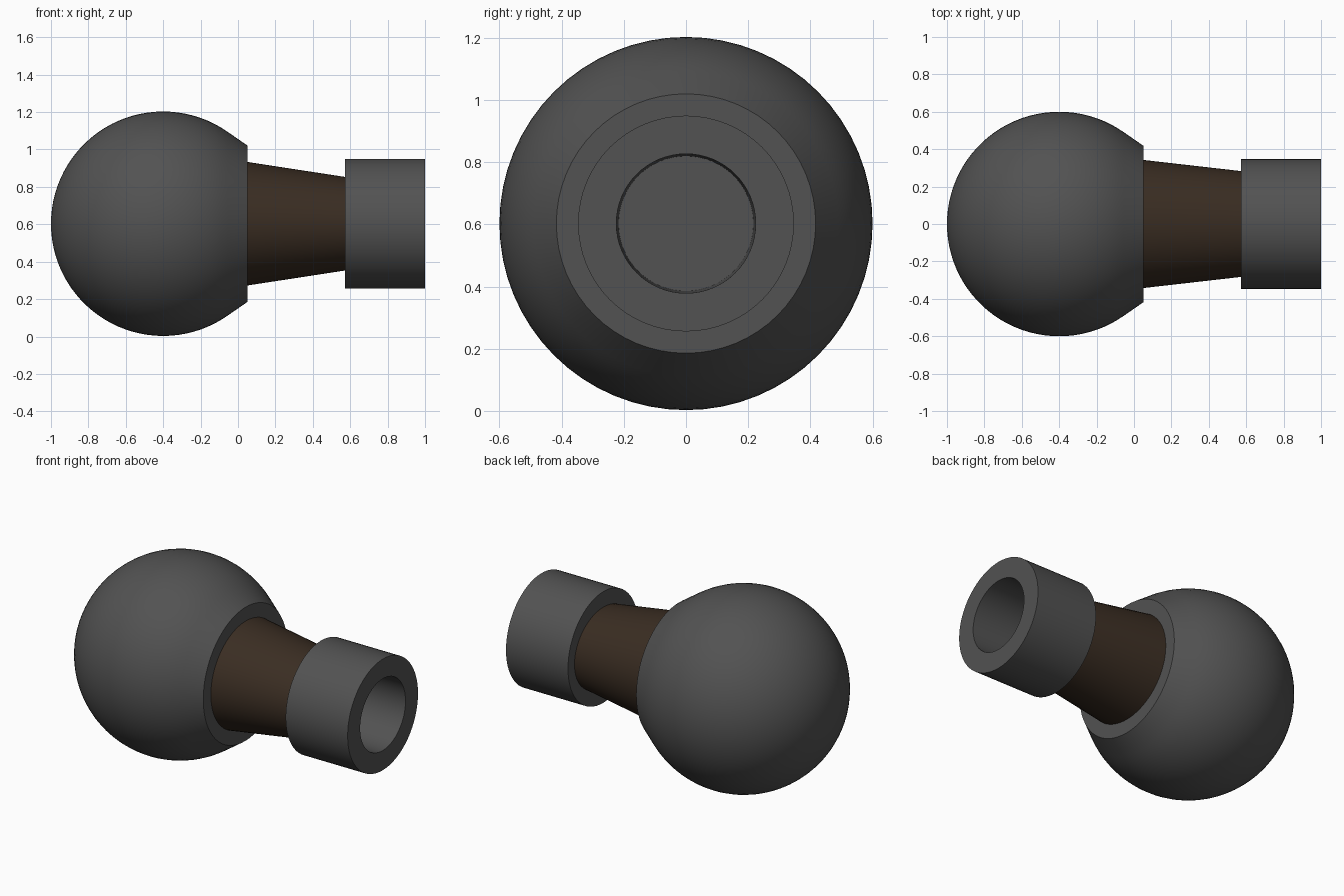
import bpy, bmesh, math

if "Cube" in bpy.data.objects:
    bpy.data.objects.remove(bpy.data.objects["Cube"])

CZ = 0.603  # height of the common axis


def material(name, rgb):
    m = bpy.data.materials.new(name)
    m.diffuse_color = (*rgb, 1)
    m.use_nodes = True
    m.node_tree.nodes["Principled BSDF"].inputs["Base Color"].default_value = m.diffuse_color
    return m


def lathe(name, profile, mat, sides=64):
    """Spin (x, radius_y, radius_z) points about the x axis; radius 0 is a pole."""
    bm = bmesh.new()
    rings = []
    for x, ry, rz in profile:
        if ry == 0:
            rings.append([bm.verts.new((x, 0, CZ))] * sides)
            continue
        angles = [2 * math.pi * i / sides for i in range(sides)]
        rings.append([bm.verts.new((x, ry * math.cos(a), CZ + rz * math.sin(a))) for a in angles])
    for a, b in zip(rings, rings[1:]):
        for i in range(sides):
            j = (i + 1) % sides
            bm.faces.new(dict.fromkeys((a[i], a[j], b[j], b[i])))
    bmesh.ops.recalc_face_normals(bm, faces=bm.faces)
    me = bpy.data.meshes.new(name)
    bm.to_mesh(me)
    bm.free()
    me.materials.append(mat)
    ob = bpy.data.objects.new(name, me)
    bpy.context.collection.objects.link(ob)
    bpy.ops.object.select_all(action='DESELECT')
    ob.select_set(True)
    bpy.context.view_layer.objects.active = ob
    bpy.ops.object.shade_smooth_by_angle(angle=math.radians(30))
    return ob


grey = material("dark_grey", (0.085, 0.085, 0.085))
brown = material("dark_brown", (0.042, 0.026, 0.016))

# ball: sphere running into a short tangent cone with a flat end
ball = [(-1.0, 0, 0)]
n = 32
for i in range(1, n + 1):
    a = math.radians(180 - (180 - 54.8) * i / n)
    r = 0.6 * math.sin(a)
    ball.append((-0.4 + 0.6 * math.cos(a), r, r))
ball += [(0.052, 0.417, 0.417), (0.052, 0, 0)]
lathe("ball", ball, grey)

# neck: tapered, slightly oval in section
lathe("neck", [(0.045, 0, 0), (0.045, 0.343, 0.331), (0.58, 0.282, 0.249), (0.58, 0, 0)], brown)

# end collar with a blind, very slightly tapered bore
collar = [(0.572, 0), (0.572, 0.347), (1.0, 0.347), (1.0, 0.224), (0.6, 0.217), (0.6, 0)]
lathe("collar", [(x, r, r) for x, r in collar], grey)
